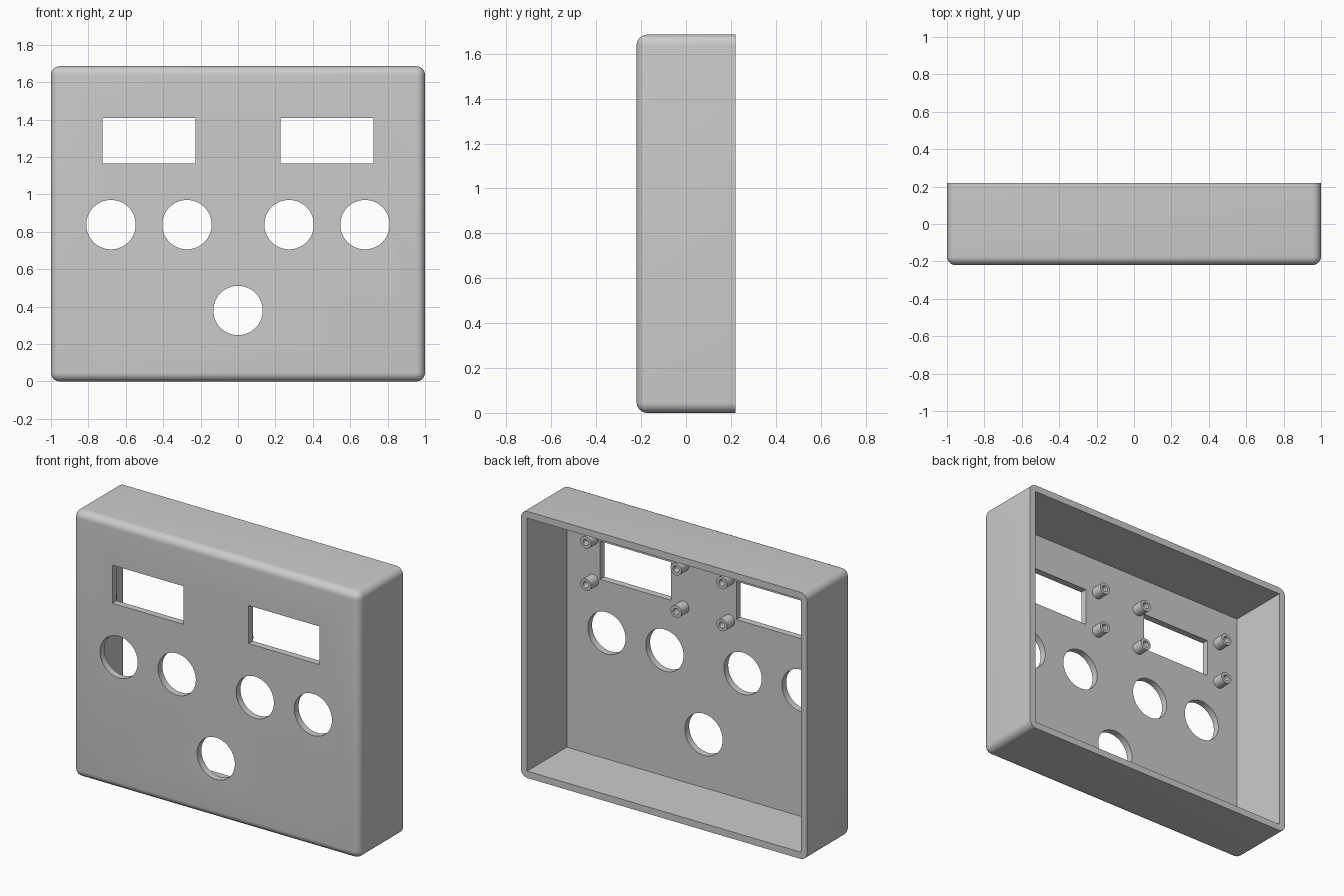
import bpy
import bmesh
from math import radians, pi
from mathutils import Matrix, Vector

if "Cube" in bpy.data.objects:
    bpy.data.objects.remove(bpy.data.objects["Cube"], do_unlink=True)

HEIGHT, HALF_DEPTH = 1.685, 0.22
WALL, FILLET = 0.043, 0.047
INNER_Y = -HALF_DEPTH + WALL

# Single plastic colour
grey = bpy.data.materials.new("light grey plastic")
grey.use_nodes = True
COLOUR = (0.6, 0.6, 0.6, 1)
grey.diffuse_color = COLOUR
grey.node_tree.nodes["Principled BSDF"].inputs["Base Color"].default_value = COLOUR


def make_object(name, bm):
    bmesh.ops.recalc_face_normals(bm, faces=bm.faces)
    mesh = bpy.data.meshes.new(name)
    bm.to_mesh(mesh)
    bm.free()
    mesh.materials.append(grey)
    obj = bpy.data.objects.new(name, mesh)
    bpy.context.collection.objects.link(obj)
    return obj


def add_box(bm, low, high):
    low, high = Vector(low), Vector(high)
    place = Matrix.Translation((low + high) / 2) @ Matrix.Diagonal((*(high - low), 1))
    return bmesh.ops.create_cube(bm, size=1, matrix=place)


def add_cylinder(bm, x, z, y0, y1, radius, sides):
    place = Matrix.Translation((x, (y0 + y1) / 2, z)) @ Matrix.Rotation(pi / 2, 4, "X")
    bmesh.ops.create_cone(bm, cap_ends=True, segments=sides, radius1=radius,
                          radius2=radius, depth=y1 - y0, matrix=place)


def cut(obj, cutter):
    mod = obj.modifiers.new("cut", "BOOLEAN")
    mod.operation = "DIFFERENCE"
    mod.solver = "EXACT"
    mod.object = cutter
    bpy.context.view_layer.objects.active = obj
    bpy.ops.object.modifier_apply(modifier=mod.name)
    bpy.data.objects.remove(cutter, do_unlink=True)


def smooth(obj):
    bpy.ops.object.select_all(action="DESELECT")
    obj.select_set(True)
    bpy.context.view_layer.objects.active = obj
    bpy.ops.object.shade_smooth_by_angle(angle=radians(30))


# Enclosure shell: every edge rounded except those of the open back
bm = bmesh.new()
add_box(bm, (-1, -HALF_DEPTH, 0), (1, HALF_DEPTH, HEIGHT))
rounded = [e for e in bm.edges if any(v.co.y < 0 for v in e.verts)]
bmesh.ops.bevel(bm, geom=rounded, offset=FILLET, offset_type="OFFSET",
                segments=8, profile=0.5, affect="EDGES")
shell = make_object("enclosure_shell", bm)

# Cavity, open to the back
bm = bmesh.new()
add_box(bm, (WALL - 1, INNER_Y, WALL), (1 - WALL, HALF_DEPTH + 0.1, HEIGHT - WALL))
cut(shell, make_object("cavity_cutter", bm))

# Display windows and round button holes through the front panel
bm = bmesh.new()
for side in (-1, 1):
    middle = side * 0.476
    add_box(bm, (middle - 0.248, -0.3, 1.166), (middle + 0.248, -0.1, 1.407))
    for x in (0.273, 0.679):
        add_cylinder(bm, side * x, 0.838, -0.3, -0.1, 0.132, 64)
add_cylinder(bm, 0, 0.379, -0.3, -0.1, 0.132, 64)
cut(shell, make_object("opening_cutter", bm))
smooth(shell)

# Hollow screw posts around each window, inside the front panel
for side, label in ((-1, "right"), (1, "left")):
    for i, (dx, z) in enumerate((dx, z) for dx in (-0.335, 0.297) for z in (1.147, 1.414)):
        x = side * 0.476 + dx
        bm = bmesh.new()
        add_cylinder(bm, x, z, INNER_Y - 0.01, INNER_Y + 0.075, 0.038, 32)
        post = make_object(f"{label}_screw_post_{i + 1}", bm)
        bm = bmesh.new()
        add_cylinder(bm, x, z, INNER_Y, INNER_Y + 0.2, 0.02, 32)
        cut(post, make_object("post_hole_cutter", bm))
        smooth(post)
